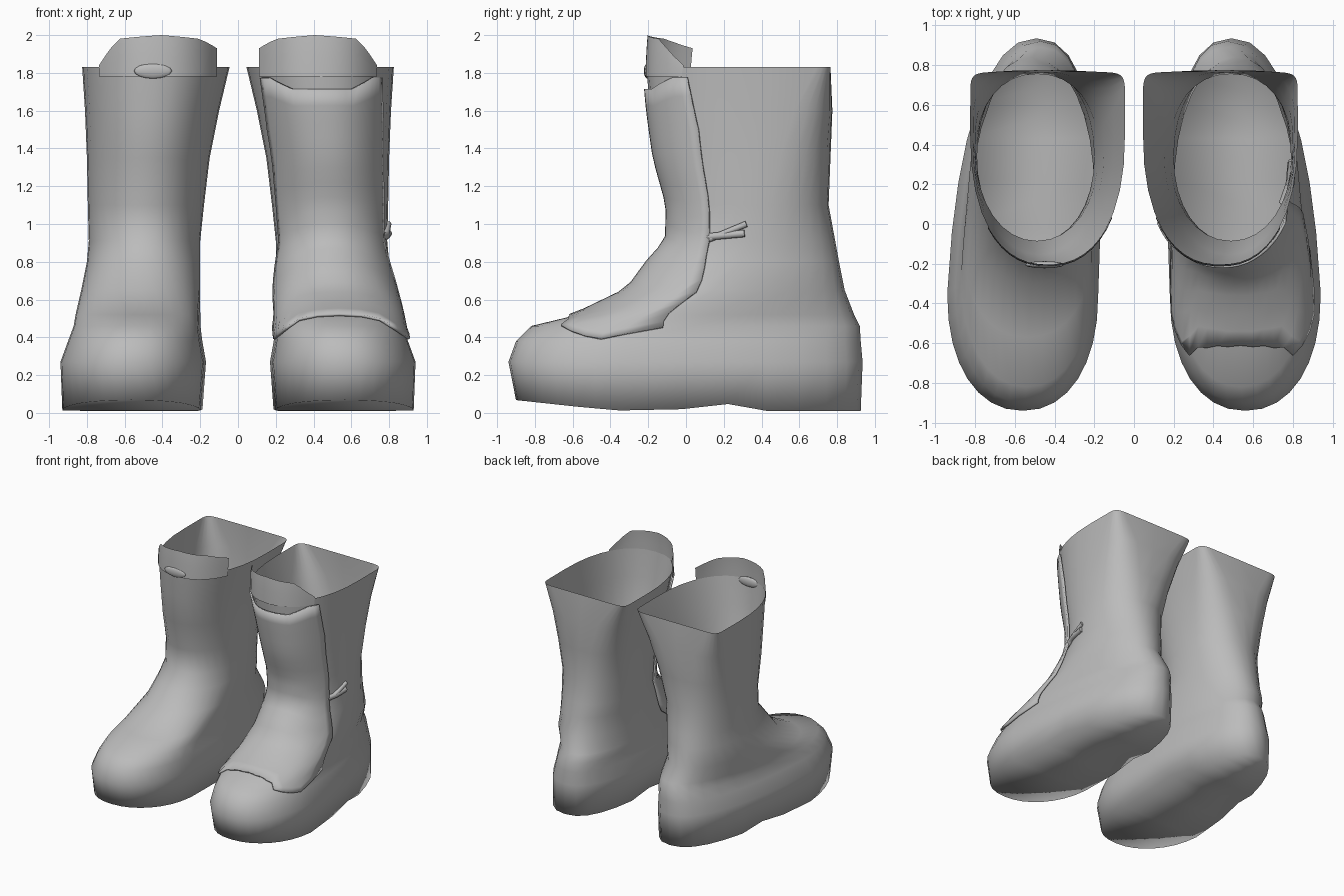
import bpy, bmesh, math
from mathutils import Vector

cube = bpy.data.objects.get("Cube")
if cube:
    bpy.data.objects.remove(cube, do_unlink=True)

grey = bpy.data.materials.new("plain grey")
grey.use_nodes = True
COLOUR = (0.5, 0.5, 0.5, 1)
grey.diffuse_color = COLOUR
grey.node_tree.nodes["Principled BSDF"].inputs["Base Color"].default_value = COLOUR

# Horizontal sections of one boot:
# height, inner x, outer x, toe y, widest y, heel y, front and back roundness
SECTIONS = [
    (0.05, .20, .93, -.90, -.35, .925, 2.2, 2.4),
    (0.27, .18, .94, -.94, -.35, .935, 2.2, 2.3),
    (0.38, .20, .90, -.90, -.32, .925, 2.2, 2.3),
    (0.46, .21, .87, -.82, -.25, .92, 2.2, 2.3),
    (0.52, .21, .86, -.57, -.10, .89, 2.2, 2.2),
    (0.65, .20, .83, -.30, .15, .84, 2.2, 2.1),
    (0.80, .20, .80, -.19, .28, .81, 2.1, 2.1),
    (0.91, .20, .79, -.09, .34, .79, 2.1, 2.1),
    (1.10, .18, .795, -.085, .36, .755, 2.1, 2.2),
    (1.35, .15, .80, -.155, .38, .765, 2.1, 2.8),
    (1.60, .10, .81, -.19, .42, .775, 2.2, 4),
    (1.83, .045, .825, -.21, .46, .765, 2.3, 12),
]
SOLE = [(-.92, .07), (-.55, .03), (-.2, 0), (.25, .05), (.33, .01), (1, .01)]
# Tongue: half angle by height, lower edge by distance from the middle
TONGUE_SPREAD = [(.4, 98), (.65, 82), (.9, 62), (1.1, 60), (1.5, 57), (1.78, 51)]
TONGUE_LOW = [(0, .513), (.2, .507), (.4, .487), (.6, .43), (.7, .405), (.82, .385), (1, .45)]
# Collar flap height from inner to outer end
FLAP_HEIGHT = [(-1, .15), (-.6, .2), (0, .22), (.6, .2), (1, .06)]
SIDES = 32


def lerp_table(table, key):
    """Linear interpolation of rows by their first column."""
    if key <= table[0][0]:
        return table[0]
    for a, b in zip(table, table[1:]):
        if key <= b[0]:
            t = (key - a[0]) / (b[0] - a[0])
            return tuple(p + (q - p) * t for p, q in zip(a, b))
    return table[-1]


def skin(z, angle, grow=0.0):
    """Point on the boot; angle 0 is the toe, positive is the outer side."""
    _, x0, x1, yf, yc, yb, nf, nb = lerp_table(SECTIONS, z)
    s, c = math.sin(angle), math.cos(angle)
    n = nf if c > 0 else nb
    depth = (yc - yf if c > 0 else yb - yc) + grow
    y = yc - math.copysign(abs(c) ** (2 / n), c) * depth
    x = (x0 + x1) / 2 + math.copysign(abs(s) ** (2 / n), s) * ((x1 - x0) / 2 + grow)
    if z < 0.6 and c < 0:
        x -= 0.07 * (y - yc) / (yb - yc)
    return Vector((x, y, z))


def finish(obj, angle=50):
    obj.data.materials.append(grey)
    bpy.ops.object.select_all(action='DESELECT')
    obj.select_set(True)
    bpy.context.view_layer.objects.active = obj
    bpy.ops.object.shade_smooth_by_angle(angle=math.radians(angle))


def loft(name, rows, side, shell=False):
    """Join rows of points into a skin; a shell is a closed ring with a sole."""
    bm = bmesh.new()
    grid = [[bm.verts.new((p.x * side, p.y, p.z)) for p in row] for row in rows]
    count = len(grid[0])
    for low, high in zip(grid, grid[1:]):
        for i in range(count if shell else count - 1):
            j = (i + 1) % count
            bm.faces.new((low[i], low[j], high[j], high[i]))
    if shell:
        ring = grid[0]
        for i in range(count // 2):
            quad = [ring[i], ring[i + 1], ring[-i - 1], ring[-i % count]]
            bm.faces.new(list(dict.fromkeys(quad)))
        bmesh.ops.recalc_face_normals(bm, faces=bm.faces)
    elif side < 0:
        bmesh.ops.reverse_faces(bm, faces=bm.faces)
    mesh = bpy.data.meshes.new(name)
    bm.to_mesh(mesh)
    bm.free()
    obj = bpy.data.objects.new(name, mesh)
    bpy.context.collection.objects.link(obj)
    finish(obj, 120 if shell else 50)
    return obj


def boot(label, side):
    # Shell with closed sole and open top
    rows = []
    for section in SECTIONS:
        rows.append([skin(section[0], math.tau * i / SIDES) for i in range(SIDES)])
    for p in rows[0]:
        p.z = lerp_table(SOLE, p.y)[1]
    loft(label + "_boot_shell", rows, side, shell=True)

    # Raised collar flap at the front of the rim
    flap = []
    for t in (0, 0.5, 0.85, 1):
        row = []
        for i in range(15):
            u = i / 7 - 1
            p = skin(1.83, u * math.radians(50) - 0.05, 0.004)
            p.z = 1.78 + t * lerp_table(FLAP_HEIGHT, u)[1]
            p.y += 0.01 * t * t
            row.append(p)
        flap.append(row)
    loft(label + "_collar_flap", flap, side)


def tongue(side):
    # Front panel following the shin and instep
    rows = []
    levels = 18
    for k in range(levels + 1):
        row = []
        t = (k / levels) ** 1.3
        for i in range(21):
            u = i / 10 - 1
            low = lerp_table(TONGUE_LOW, abs(u))[1]
            top = 1.715 + 0.06 * min(1, max(0, abs(u) * 2.5 - 1))
            z = low + (top - low) * t
            spread = math.radians(lerp_table(TONGUE_SPREAD, z)[1])
            row.append(skin(z, u * spread, 0.008))
        rows.append(row)
    obj = loft("left_tongue", rows, side)
    thick = obj.modifiers.new("thickness", 'SOLIDIFY')
    thick.thickness = 0.014
    thick.offset = 1


def strap(name, points, width):
    # Short lace end
    curve = bpy.data.curves.new(name, 'CURVE')
    curve.dimensions = '3D'
    curve.bevel_depth = width
    curve.bevel_resolution = 1
    curve.use_fill_caps = True
    line = curve.splines.new('POLY')
    line.points.add(len(points) - 1)
    for point, co in zip(line.points, points):
        point.co = (*co, 1)
    obj = bpy.data.objects.new(name, curve)
    bpy.context.collection.objects.link(obj)
    curve.materials.append(grey)


boot("left", 1)
boot("right", -1)
tongue(1)
strap("outer_lace_upper", [(.75, .10, .91), (.785, .2, .95), (.795, .32, 1.0)], .018)
strap("outer_lace_lower", [(.75, .10, .93), (.785, .2, .94), (.795, .31, .95)], .022)

# Small pull tab on the front of the right boot
bpy.ops.mesh.primitive_uv_sphere_add(segments=12, ring_count=8, location=(-.45, -.205, 1.81))
tab = bpy.context.object
tab.name = "right_pull_tab"
tab.scale = (.1, .018, .04)
finish(tab)
